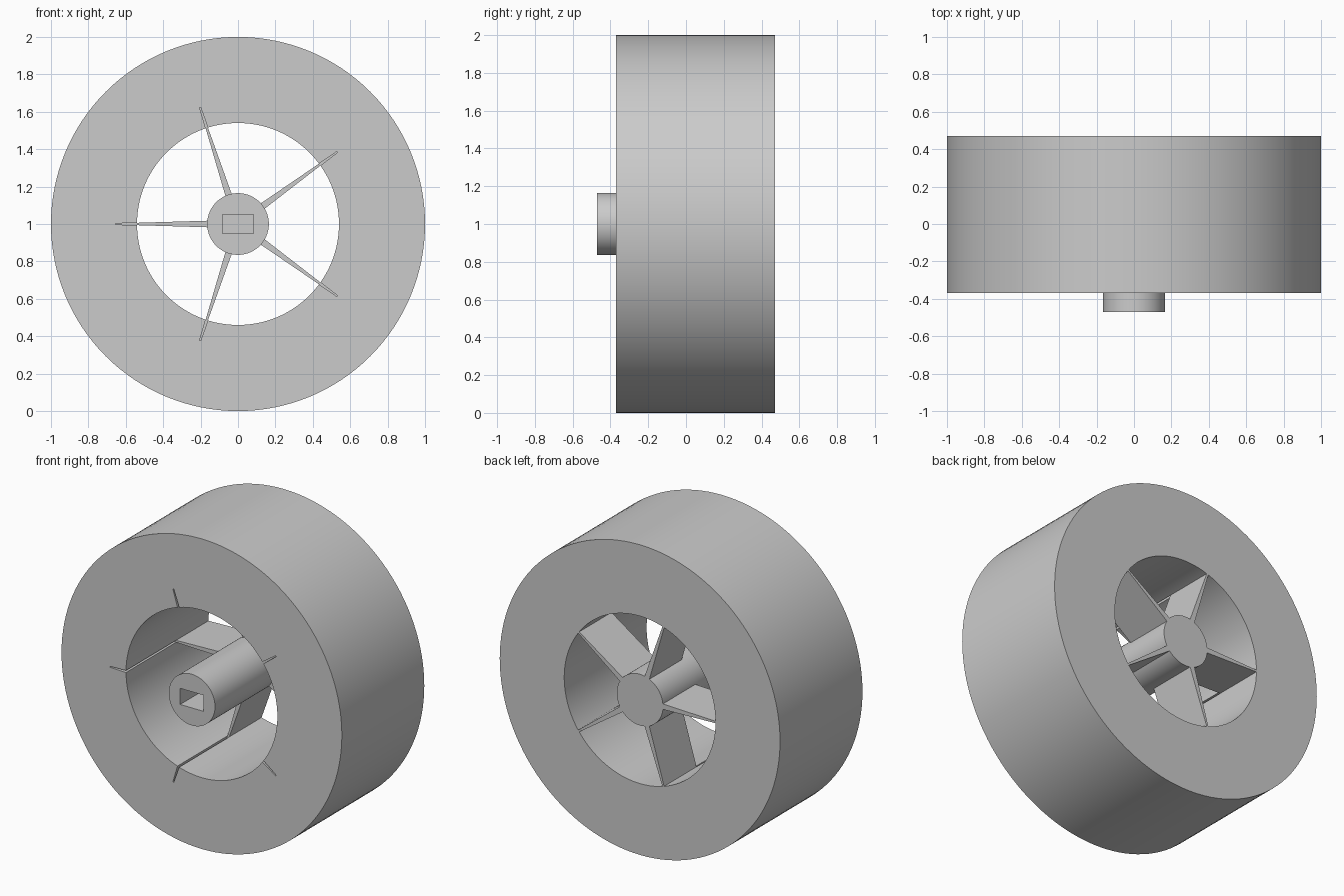
import bpy, bmesh
from math import cos, sin, pi, radians
from mathutils import Matrix, Vector

if "Cube" in bpy.data.objects:
    bpy.data.objects.remove(bpy.data.objects["Cube"], do_unlink=True)

GREY = (0.6, 0.6, 0.6, 1)
FRONT, BACK, SPOKE_FRONT = -0.37, 0.47, 0.14
OUTER, BORE, HUB = 1.0, 0.54, 0.165
CENTRE = Vector((0, 0, 1))

mat = bpy.data.materials.new("plain grey")
mat.use_nodes = True
mat.diffuse_color = GREY
mat.node_tree.nodes["Principled BSDF"].inputs["Base Color"].default_value = GREY


def make(name, bm):
    bmesh.ops.recalc_face_normals(bm, faces=bm.faces)
    bmesh.ops.translate(bm, verts=bm.verts, vec=CENTRE)
    mesh = bpy.data.meshes.new(name)
    bm.to_mesh(mesh)
    bm.free()
    mesh.materials.append(mat)
    ob = bpy.data.objects.new(name, mesh)
    bpy.context.collection.objects.link(ob)
    return ob


def prism(bm, outline, y0, y1):
    """Extrude an (x, z) outline along y."""
    face = bm.faces.new([bm.verts.new((x, y0, z)) for x, z in outline])
    geom = bmesh.ops.extrude_face_region(bm, geom=[face])["geom"]
    moved = [v for v in geom if isinstance(v, bmesh.types.BMVert)]
    bmesh.ops.translate(bm, verts=moved, vec=(0, y1 - y0, 0))


def circle(r, n):
    return [(r * cos(2 * pi * i / n), r * sin(2 * pi * i / n)) for i in range(n)]


def wedges(name, r0, r1, y0, y1):
    """Five tapering blades around the axle."""
    bm = bmesh.new()
    half = lambda r: 0.003 + 0.0145 * (0.655 - r) / 0.49
    for k in range(5):
        a = radians(36 + 72 * k)
        u, v = Vector((cos(a), sin(a))), Vector((-sin(a), cos(a)))
        prism(bm, [u * r0 - v * half(r0), u * r1 - v * half(r1),
                   u * r1 + v * half(r1), u * r0 + v * half(r0)], y0, y1)
    return make(name, bm)


def cut(ob, cutter):
    cutter.hide_render = True
    mod = ob.modifiers.new("cut", "BOOLEAN")
    mod.operation, mod.solver, mod.object = "DIFFERENCE", "EXACT", cutter
    bpy.context.view_layer.objects.active = ob
    bpy.ops.object.modifier_apply(modifier=mod.name)
    bpy.data.objects.remove(cutter, do_unlink=True)


def smooth(ob):
    bpy.ops.object.select_all(action="DESELECT")
    ob.select_set(True)
    bpy.context.view_layer.objects.active = ob
    bpy.ops.object.shade_smooth_by_angle(angle=radians(30))


# Thick rim: a rectangular section spun around the axle
bm = bmesh.new()
loop = [bm.verts.new((r, y, 0)) for r, y in
        ((BORE, FRONT), (OUTER, FRONT), (OUTER, BACK), (BORE, BACK))]
edges = [bm.edges.new((loop[i], loop[(i + 1) % 4])) for i in range(4)]
bmesh.ops.spin(bm, geom=loop + edges, cent=(0, 0, 0), axis=(0, 1, 0),
               angle=2 * pi, steps=128, use_merge=True)
bmesh.ops.remove_doubles(bm, verts=bm.verts, dist=1e-5)
rim = make("rim", bm)

# Narrow grooves in the bore, running from the front to the spokes
cut(rim, wedges("groove_cutter", 0.4, 0.655, FRONT - 0.1, SPOKE_FRONT))
smooth(rim)

# Hub with a rectangular shaft socket in its front end
bm = bmesh.new()
prism(bm, circle(HUB, 96), -0.47, BACK)
hub = make("hub", bm)
bm = bmesh.new()
bmesh.ops.create_cube(bm, size=1, matrix=Matrix.Translation((0, -0.27, 0))
                      @ Matrix.Diagonal((0.166, 0.6, 0.104, 1)))
cut(hub, make("socket_cutter", bm))
smooth(hub)

# Spokes joining hub and rim at the back
wedges("spokes", 0.16, 0.545, SPOKE_FRONT, BACK)
